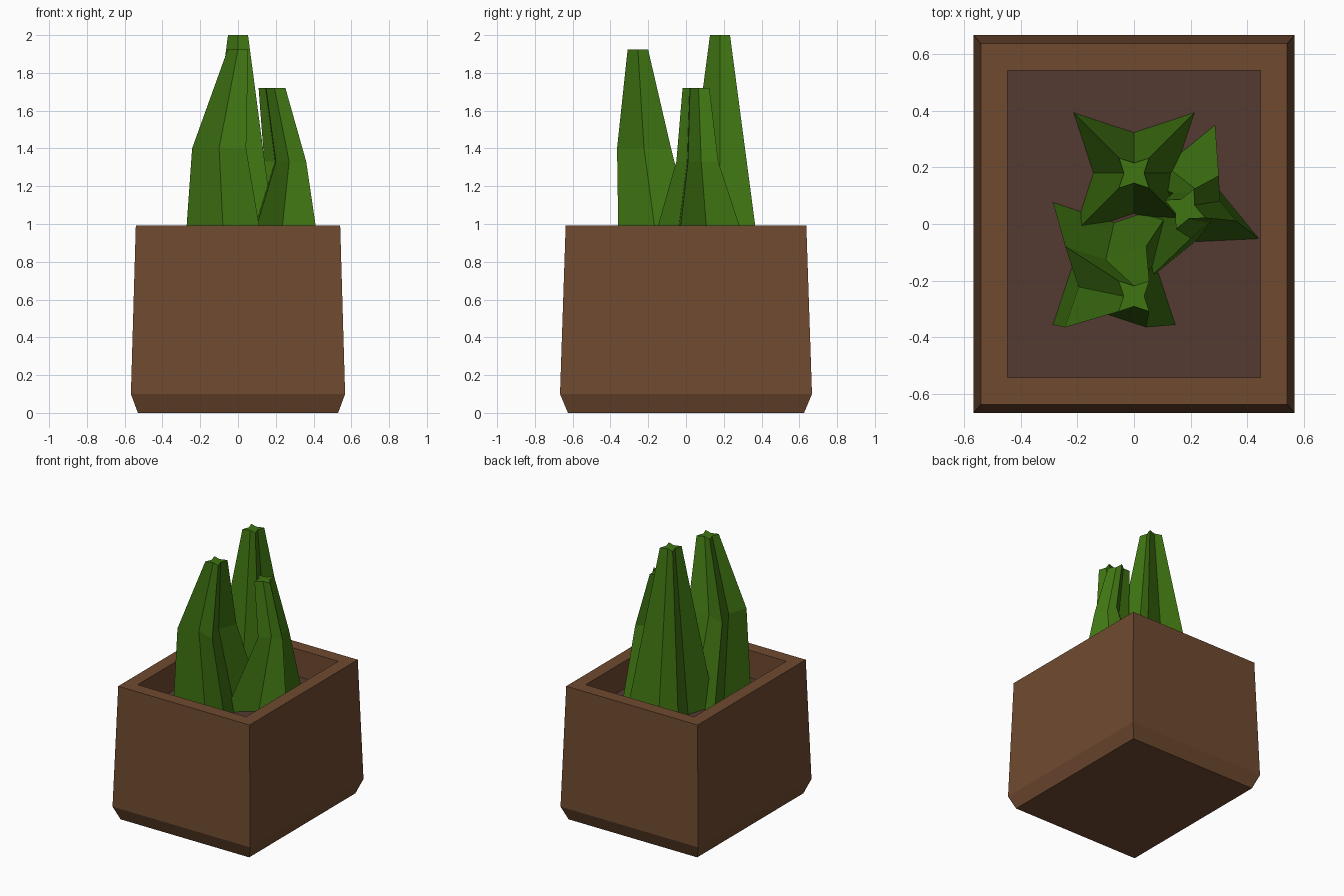
import bpy
import math

if "Cube" in bpy.data.objects:
    bpy.data.objects.remove(bpy.data.objects["Cube"])


def material(name, rgb):
    m = bpy.data.materials.new(name)
    m.diffuse_color = (*rgb, 1.0)
    m.use_nodes = True
    m.node_tree.nodes["Principled BSDF"].inputs["Base Color"].default_value = m.diffuse_color
    return m


POT = material("brown clay", (0.160, 0.069, 0.030))
SOIL = material("dark soil", (0.089, 0.041, 0.032))
GREEN = material("cactus green", (0.050, 0.178, 0.006))


def loft(name, rings, mat):
    """Skin a stack of equal-sized rings and cap both ends."""
    n = len(rings[0])
    verts = [v for ring in rings for v in ring]
    faces = [tuple(reversed(range(n)))]
    for k in range(len(rings) - 1):
        for i in range(n):
            j = (i + 1) % n
            faces.append((k * n + i, k * n + j, (k + 1) * n + j, (k + 1) * n + i))
    faces.append(tuple(range((len(rings) - 1) * n, len(rings) * n)))
    mesh = bpy.data.meshes.new(name)
    mesh.from_pydata(verts, [], faces)
    mesh.materials.append(mat)
    obj = bpy.data.objects.new(name, mesh)
    bpy.context.collection.objects.link(obj)
    return obj


def rect(x, y, z):
    return [(-x, -y, z), (x, -y, z), (x, y, z), (-x, y, z)]


def star(cx, cy, z, half, turn):
    """Four-pointed star: corners of a square with pinched-in sides."""
    pts = []
    for i in range(8):
        r = half * (math.sqrt(2) if i % 2 else 0.67)
        a = math.radians(turn + 45 * i)
        pts.append((cx + r * math.cos(a), cy + r * math.sin(a), z))
    return pts


GROUND = 0.79

# Pot: chamfered foot, tapering walls, thick rim and recessed inside
loft("pot", [rect(0.53, 0.625, 0), rect(0.567, 0.667, 0.10), rect(0.541, 0.637, 0.993),
             rect(0.447, 0.542, 0.993), rect(0.447, 0.542, GROUND - 0.01)], POT)

# Soil sheet filling the inside of the pot
loft("soil", [rect(0.447, 0.542, GROUND - 0.008), rect(0.447, 0.542, GROUND)], SOIL)

# Cactus stems: (centre x, centre y, height, half width) rings and a twist
stems = {
    "back_stem": (0, [(0, 0.18, GROUND, 0.213), (0, 0.18, 2.0, 0.053)]),
    "front_stem": (0, [(-0.07, -0.14, GROUND, 0.216), (-0.10, -0.222, 1.40, 0.143),
                       (0, -0.255, 1.925, 0.054)]),
    "side_stem": (21, [(0.163, 0.072, GROUND, 0.215), (0.25, 0.06, 1.33, 0.086),
                       (0.18, 0.053, 1.72, 0.055)]),
}
for name, (turn, rings) in stems.items():
    loft(name, [star(x, y, z, h, turn) for x, y, z, h in rings], GREEN)
